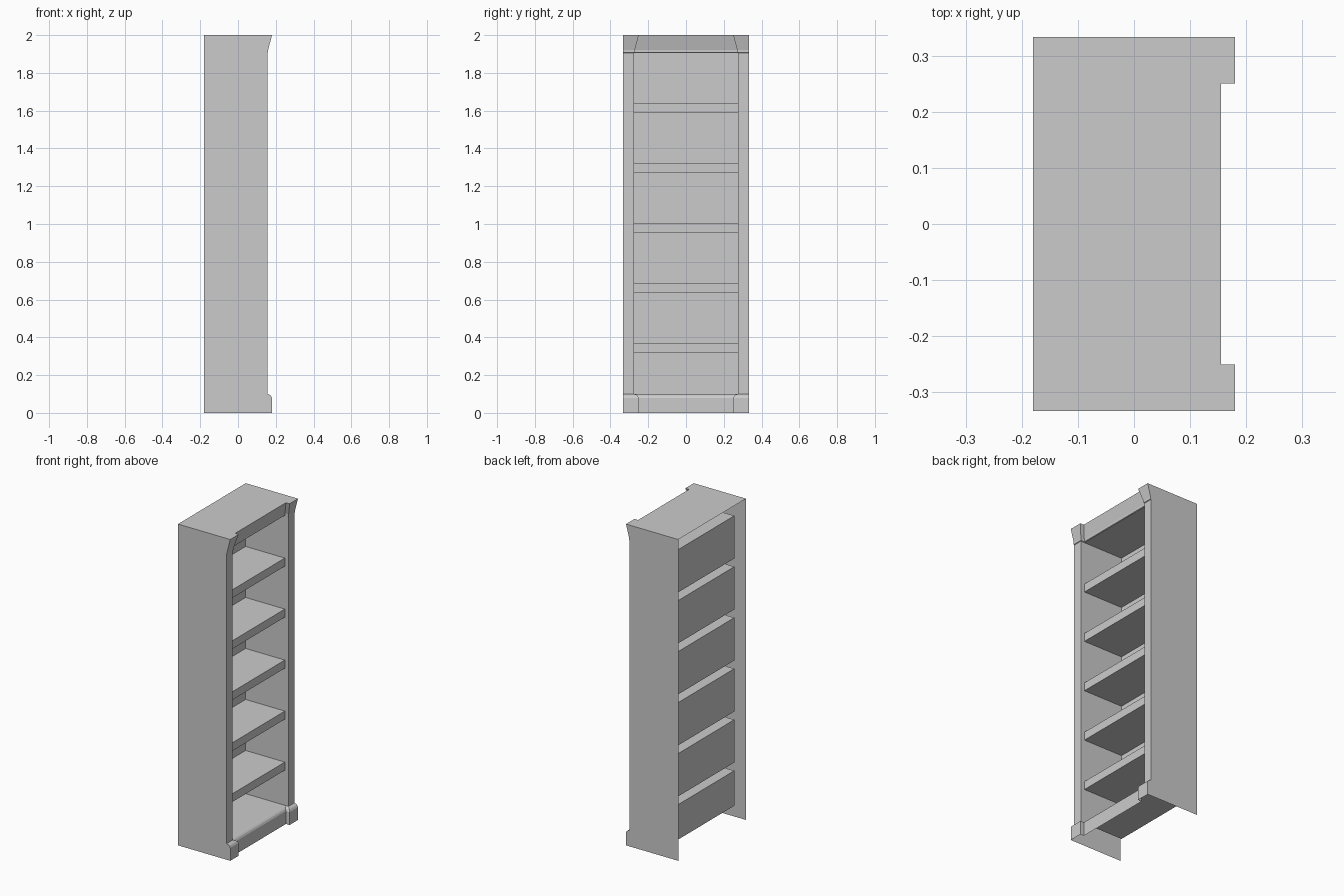
import bpy, bmesh

if "Cube" in bpy.data.objects:
    bpy.data.objects.remove(bpy.data.objects["Cube"])

HALF_W = 0.333          # half width along y
BACK = -0.18            # rear edge of side panels
POST_X, POST_Y = 0.155, 0.275   # post front plane and inner edge
STEP = 0.025            # recess of shelves and rails behind the posts
BAY_BACK = -0.14

# Moulding profile: (outward offset, height) from floor to crown
PROFILE = [(0.025, 0), (0.025, 0.08), (0.019, 0.091), (0.009, 0.098), (0, 0.1),
           (0, 1.905), (0.004, 1.908), (0.004, 1.92), (0.025, 2.0)]
POST_ROW = 4            # profile segment that forms the plain posts


def path(d):
    """Stepped front outline in plan at a moulding offset."""
    half = [(POST_X + d, -HALF_W), (POST_X + d, -POST_Y + d),
            (POST_X - STEP + d, -POST_Y + d)]
    return half + [(x, -y) for x, y in reversed(half)]


def make(name, faces, outward=None):
    """Sheet object from polygons; outward(centre) gives the facing direction."""
    bm = bmesh.new()
    for f in faces:
        bm.faces.new([bm.verts.new(p) for p in f])
    if outward:
        for f in bm.faces:
            f.normal_update()
            if f.normal.dot(outward(f.calc_center_median())) < 0:
                f.normal_flip()
    bmesh.ops.remove_doubles(bm, verts=bm.verts, dist=1e-5)
    me = bpy.data.meshes.new(name)
    bm.to_mesh(me)
    bm.free()
    ob = bpy.data.objects.new(name, me)
    bpy.context.collection.objects.link(ob)
    return ob


# Front frame: plinth, posts and crown in one mitred sweep
faces = []
for i in range(len(PROFILE) - 1):
    (d0, z0), (d1, z1) = PROFILE[i], PROFILE[i + 1]
    a, b = path(d0), path(d1)
    for k in range(5):
        if i == POST_ROW and k == 2:
            continue
        faces.append([(*a[k], z0), (*a[k + 1], z0), (*b[k + 1], z1), (*b[k], z1)])
make("front_frame", faces)

# Side panels follow the moulding silhouette
for name, s in (("side_panel_left", -1), ("side_panel_right", 1)):
    outline = [(POST_X + d, s * HALF_W, z) for d, z in PROFILE]
    outline += [(BACK, s * HALF_W, 2.0), (BACK, s * HALF_W, 0)]
    make(name, [outline], lambda c: c)

# Top panel
top = [(x, y, 2.0) for x, y in path(0.025)]
make("top_panel", [top + [(BACK, HALF_W, 2.0), (BACK, -HALF_W, 2.0)]],
     lambda c: c)

# Bays: open-fronted boxes separated by hollow shelves
THICK, PITCH = 0.051, 0.3175
shelves = [0.318 + PITCH * i for i in range(5)]
floors = [0.1] + [z + THICK for z in shelves]
ceilings = shelves + [1.905]
xf, xb, w = POST_X - STEP, BAY_BACK, POST_Y
for n, (z0, z1) in enumerate(zip(floors, ceilings), 1):
    ring = [(-w, z0), (w, z0), (w, z1), (-w, z1)]
    faces = [[(xb, y, z) for y, z in ring]]
    for k in range(4):
        p, q = ring[k], ring[(k + 1) % 4]
        faces.append([(xf, *p), (xf, *q), (xb, *q), (xb, *p)])
    centre = ((xf + xb) / 2, 0, (z0 + z1) / 2)
    make(f"bay_{n}", faces,
         lambda c: type(c)(centre) - c)

# Shelf front edges
for n, z in enumerate(shelves, 1):
    make(f"shelf_edge_{n}", [[(xf, -w, z), (xf, w, z), (xf, w, z + THICK),
                              (xf, -w, z + THICK)]])
